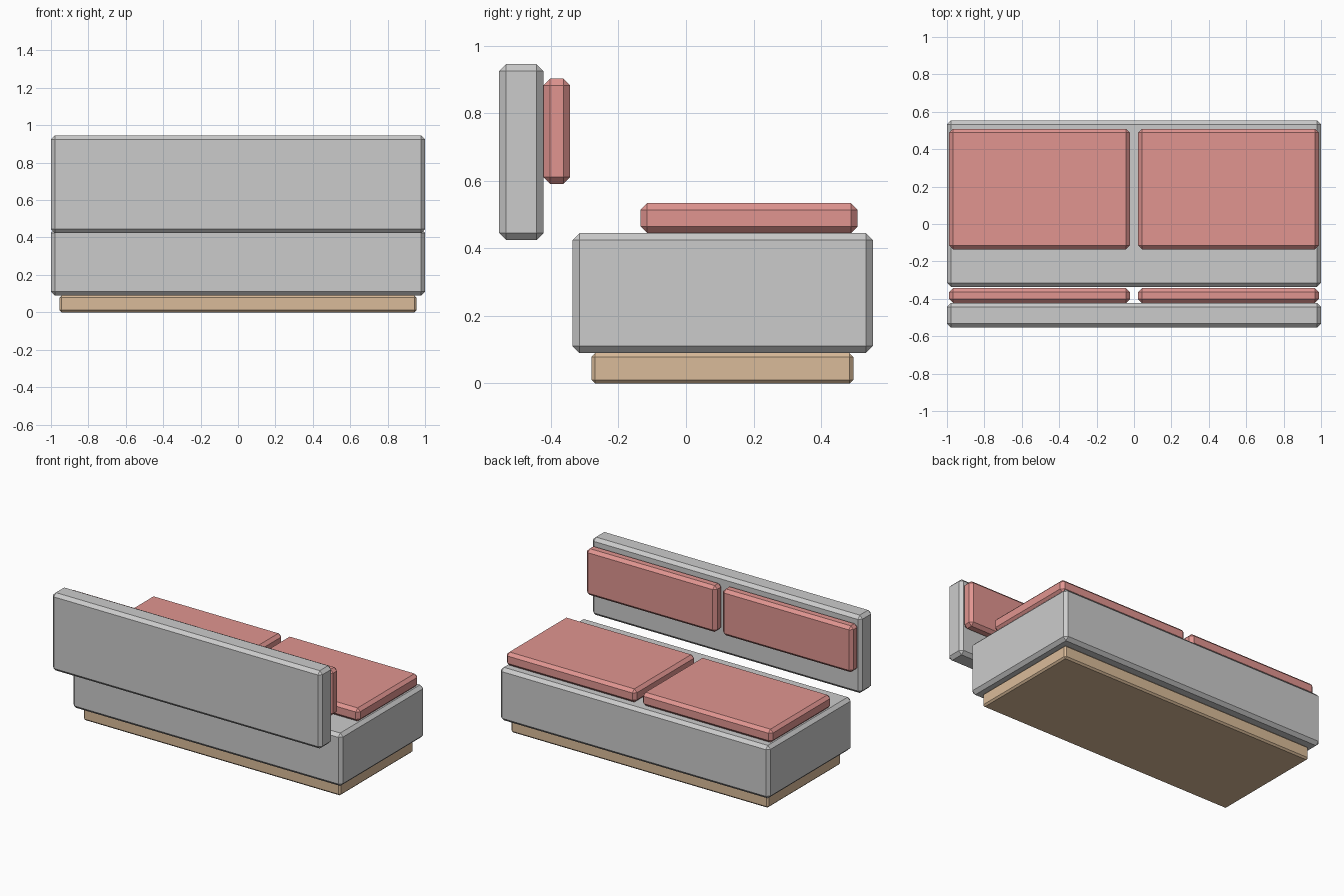
import bpy

if "Cube" in bpy.data.objects:
    bpy.data.objects.remove(bpy.data.objects["Cube"])


def material(name, color):
    mat = bpy.data.materials.new(name)
    mat.diffuse_color = color
    mat.use_nodes = True
    mat.node_tree.nodes["Principled BSDF"].inputs["Base Color"].default_value = mat.diffuse_color
    return mat


def block(name, x, y, z, bevel, mat=None):
    """Box spanning the given (min, max) ranges with chamfered edges."""
    spans = (x, y, z)
    bpy.ops.mesh.primitive_cube_add(size=1, location=[(a + b) / 2 for a, b in spans])
    obj = bpy.context.object
    obj.name = name
    obj.scale = [b - a for a, b in spans]
    bpy.ops.object.transform_apply(location=False, rotation=False, scale=True)
    mod = obj.modifiers.new("chamfer", "BEVEL")
    mod.width = bevel
    mod.segments = 1
    if mat:
        obj.data.materials.append(mat)
    return obj


wood = material("wood", (0.70, 0.50, 0.32, 1))
fabric = material("cushion_fabric", (0.75, 0.30, 0.28, 1))

# Wooden plinth, upholstered base and floating backrest
block("plinth", (-0.954, 0.954), (-0.28, 0.495), (0, 0.09), 0.011, wood)
block("seat_base", (-1, 1), (-0.336, 0.553), (0.09, 0.445), 0.021)
block("backrest", (-1, 1), (-0.553, -0.422), (0.424, 0.946), 0.021)

# Paired seat and back cushions
for side, x in (("left", (-0.988, -0.022)), ("right", (0.022, 0.988))):
    block(f"seat_cushion_{side}", x, (-0.135, 0.508), (0.445, 0.534), 0.02, fabric)
    block(f"back_cushion_{side}", x, (-0.422, -0.343), (0.591, 0.902), 0.02, fabric)
